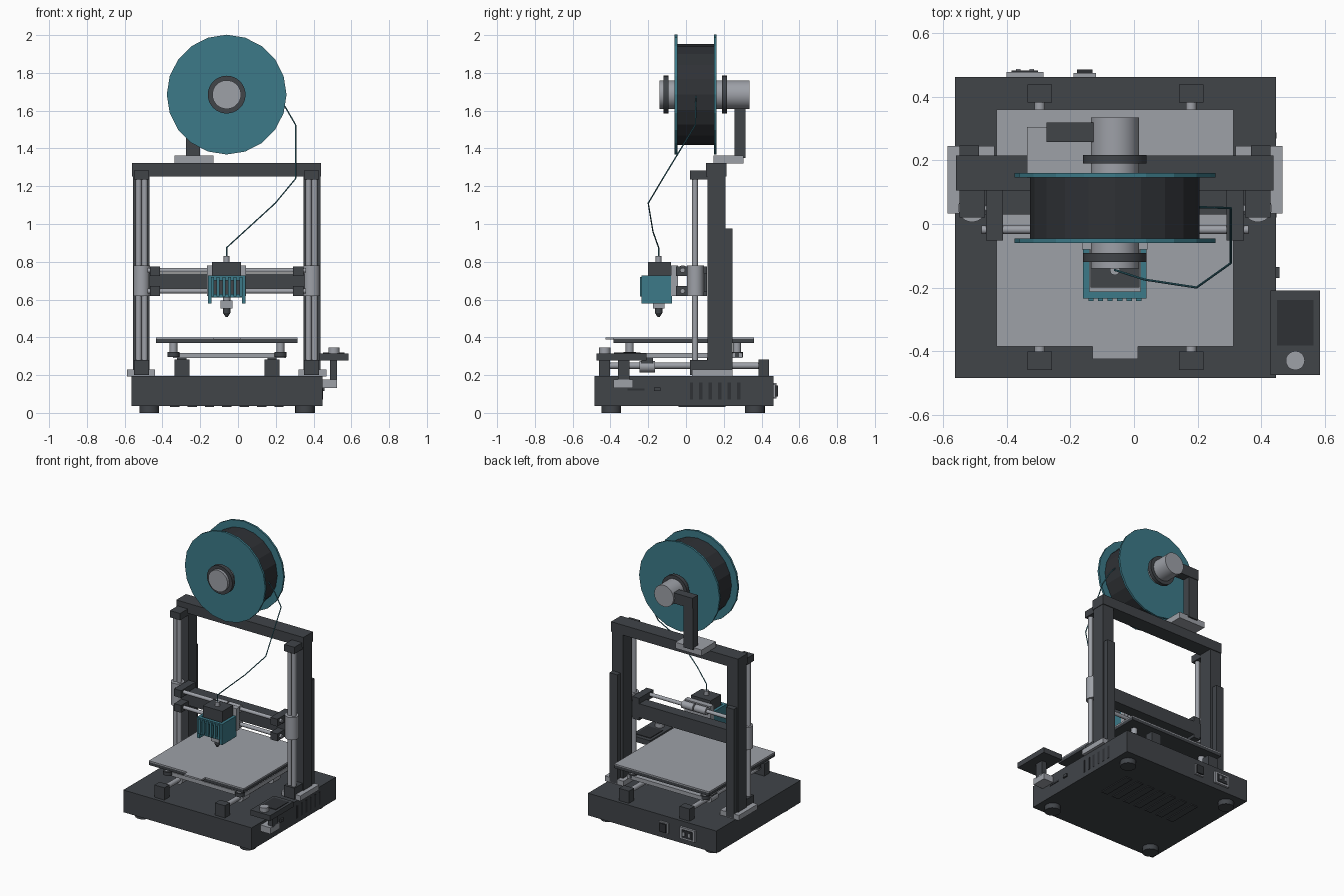
import bpy, bmesh, math
from mathutils import Vector


def colour(name, rgb):
    m = bpy.data.materials.new(name)
    m.diffuse_color = (*rgb, 1)
    return m


DARK = colour("charcoal", (0.052, 0.058, 0.066))
BLACK = colour("near_black", (0.028, 0.031, 0.036))
GREY = colour("light_grey", (0.34, 0.355, 0.39))
TEAL = colour("teal", (0.045, 0.195, 0.25))
CX = -0.06  # symmetry plane of the machine


def finish(bm, name, mat, smooth=False):
    me = bpy.data.meshes.new(name)
    bm.to_mesh(me)
    bm.free()
    ob = bpy.data.objects.new(name, me)
    bpy.context.collection.objects.link(ob)
    me.materials.append(mat)
    if smooth:
        bpy.ops.object.select_all(action='DESELECT')
        ob.select_set(True)
        bpy.context.view_layer.objects.active = ob
        bpy.ops.object.shade_smooth_by_angle(angle=math.radians(35))
    return ob


def box(name, x, y, z, mat):
    bm = bmesh.new()
    bmesh.ops.create_cube(bm, size=1)
    for v in bm.verts:
        v.co = [a[0] + (c + 0.5) * (a[1] - a[0]) for c, a in zip(v.co, (x, y, z))]
    return finish(bm, name, mat)


def cyl(name, a, b, r, mat, sides=24, r2=None, smooth=True):
    a, b = Vector(a), Vector(b)
    bm = bmesh.new()
    bmesh.ops.create_cone(bm, cap_ends=True, segments=sides, radius1=r,
                          radius2=r if r2 is None else r2, depth=(b - a).length)
    rot = Vector((0, 0, 1)).rotation_difference(b - a).to_matrix().to_4x4()
    bm.transform(rot)
    bmesh.ops.translate(bm, verts=bm.verts, vec=(a + b) / 2)
    return finish(bm, name, mat, smooth)


def pair(x):
    """x range and its mirror about the machine's centre plane"""
    return [("left", x), ("right", (2 * CX - x[1], 2 * CX - x[0]))]


# --- base with feet, vents and sockets
box("base", (-0.563, 0.447), (-0.485, 0.463), (0.037, 0.195), DARK)
for x in (-0.47, 0.355):
    for y in (-0.395, 0.365):
        cyl("foot", (x, y, 0), (x, y, 0.04), 0.052, DARK)
for i in range(7):
    x = -0.335 + i * 0.092
    box("bottom_vent", (x - 0.025, x + 0.025), (-0.04, 0.21), (0.031, 0.04), DARK)
for i in range(6):
    y = 0.02 + i * 0.05
    box("side_vent", (0.44, 0.449), (y, y + 0.018), (0.07, 0.16), BLACK)
box("card_slot", (0.44, 0.45), (-0.31, -0.22), (0.118, 0.13), BLACK)
box("side_port", (0.44, 0.458), (-0.17, -0.135), (0.115, 0.135), DARK)
box("power_socket", (-0.402, -0.285), (0.46, 0.478), (0.075, 0.157), GREY)
box("power_socket_insert", (-0.385, -0.302), (0.47, 0.483), (0.088, 0.144), BLACK)
for x in (-0.365, -0.322):
    box("socket_pin", (x - 0.007, x + 0.007), (0.48, 0.488), (0.105, 0.13), GREY)
box("switch_frame", (-0.19, -0.12), (0.46, 0.475), (0.078, 0.154), GREY)
box("switch_rocker", (-0.18, -0.13), (0.47, 0.486), (0.086, 0.146), BLACK)

# --- upright frame with lift rods
box("top_beam", (-0.56, 0.44), (0.106, 0.215), (1.252, 1.323), DARK)
for side, x in pair((-0.557, -0.468)):
    box("upright_" + side, x, (0.113, 0.21), (0.2, 1.26), DARK)
for side, x in pair((-0.588, -0.44)):
    box("foot_plate_" + side, x, (0.033, 0.245), (0.193, 0.23), GREY)
for side, x in pair((-0.55, -0.488)):
    box("cable_channel_" + side, x, (0.205, 0.247), (0.2, 0.975), DARK)
for side, x in pair((-0.55, -0.47)):
    box("rod_cap_" + side, x, (0.02, 0.115), (1.235, 1.283), DARK)
    box("rod_seat_" + side, x, (0.02, 0.115), (0.2, 0.28), DARK)
    c = sum(x) / 2
    for dx in (-0.016, 0.016):
        cyl("lift_rod_" + side, (c + dx, 0.048, 0.25), (c + dx, 0.048, 1.25), 0.016, GREY, 16)
    cyl("lift_bearing_" + side, (c, 0.05, 0.62), (c, 0.05, 0.78), 0.044, GREY)
for side, x in pair((-0.466, -0.412)):
    for z in (0.645, 0.75):
        box("beam_clamp_" + side, x, (-0.052, 0.11), (z - 0.026, z + 0.026), DARK)

# --- horizontal beam and head carriage
box("cross_beam", (-0.5, 0.38), (0.03, 0.11), (0.64, 0.738), DARK)
for z in (0.645, 0.755):
    cyl("cross_rod", (-0.48, -0.018, z), (0.36, -0.018, z), 0.013, GREY, 16)
    for x in (-0.155, -0.055):
        cyl("carriage_bearing", (x, -0.018, z), (x + 0.09, -0.018, z), 0.026, GREY, 20)
box("carriage_plate", (-0.163, 0.043), (-0.08, -0.042), (0.62, 0.78), GREY)

# --- print head with grille
box("head_block", (-0.137, 0.017), (-0.2, -0.08), (0.61, 0.8), DARK)
for side, x in pair((-0.16, -0.14)):
    box("shroud_side_" + side, x, (-0.235, -0.075), (0.58, 0.727), TEAL)
for z in ((0.7, 0.727), (0.61, 0.63)):
    box("shroud_bar", (-0.16, 0.04), (-0.235, -0.212), z, TEAL)
for i in range(6):
    x = -0.135 + i * 0.03
    box("shroud_rib", (x - 0.008, x + 0.008), (-0.243, -0.215), (0.615, 0.72), TEAL)
box("hot_block", (-0.092, -0.028), (-0.175, -0.115), (0.552, 0.595), GREY)
cyl("heat_break", (CX, -0.145, 0.59), (CX, -0.145, 0.63), 0.02, GREY, 16)
cyl("nozzle_collar", (CX, -0.145, 0.53), (CX, -0.145, 0.555), 0.02, DARK, 12)
cyl("nozzle_tip", (CX, -0.145, 0.508), (CX, -0.145, 0.53), 0.006, DARK, 12, 0.02)
cyl("feed_fitting", (CX, -0.145, 0.8), (CX, -0.145, 0.83), 0.016, GREY, 12)

# --- bed on rods
box("bed", (-0.433, 0.314), (-0.385, 0.36), (0.37, 0.392), DARK)
box("bed_sheet", (-0.433, 0.314), (-0.385, 0.36), (0.391, 0.4), GREY)
box("bed_sheet_tab", (-0.13, 0.012), (-0.425, -0.38), (0.388, 0.4), GREY)
box("bed_carriage", (-0.345, 0.255), (-0.3, 0.3), (0.29, 0.318), GREY)
for x in (-0.342, 0.225):
    for y in (-0.298, 0.27):
        cyl("bed_post", (x, y, 0.3), (x, y, 0.372), 0.021, GREY, 16)
        cyl("level_knob", (x, y, 0.297), (x, y, 0.322), 0.032, DARK, 16)
for x in (-0.297, 0.18):
    cyl("bed_rod", (x, -0.45, 0.25), (x, 0.43, 0.25), 0.017, GREY, 16)
    for y in ((-0.46, -0.402), (0.383, 0.44)):
        box("bed_rod_block", (x - 0.039, x + 0.039), y, (0.195, 0.282), DARK)
    for y in (-0.245, 0.1):
        cyl("bed_bearing", (x, y, 0.245), (x, y + 0.08, 0.245), 0.03, GREY, 20)
        box("bearing_mount", (x - 0.025, x + 0.025), (y + 0.01, y + 0.07), (0.255, 0.295), DARK)

# --- control panel on its bracket
box("panel_bracket", (0.44, 0.525), (-0.385, -0.28), (0.133, 0.178), GREY)
box("panel_post", (0.488, 0.525), (-0.36, -0.3), (0.17, 0.28), DARK)
box("control_panel", (0.43, 0.585), (-0.475, -0.21), (0.277, 0.315), DARK)
box("panel_screen", (0.45, 0.565), (-0.382, -0.24), (0.31, 0.319), BLACK)
cyl("panel_knob", (0.508, -0.43, 0.31), (0.508, -0.43, 0.345), 0.03, GREY, 20)

# --- spool and holder
SZ = 1.685


def spool_part(name, y0, y1, r, mat, sides=32, smooth=True):
    return cyl(name, (CX, y0, SZ), (CX, y1, SZ), r, mat, sides, smooth=smooth)


box("holder_plate", (-0.337, -0.13), (0.145, 0.305), (1.32, 1.363), GREY)
box("holder_post", (-0.275, -0.2), (0.258, 0.315), (1.35, 1.72), DARK)
box("holder_arm", (-0.275, -0.1), (0.258, 0.32), (1.645, 1.72), DARK)
spool_part("holder_shaft", -0.14, 0.335, 0.076, GREY)
spool_part("front_collar", -0.12, -0.092, 0.1, DARK)
spool_part("rear_collar", 0.19, 0.217, 0.1, DARK)
spool_part("front_disc", -0.06, -0.045, 0.317, TEAL, 20, False)
spool_part("rear_disc", 0.147, 0.161, 0.317, TEAL, 20, False)
spool_part("wound_filament", -0.05, 0.15, 0.267, BLACK, 20, False)

# --- filament strand
path = [(0.2, 0.053, 1.68), (0.25, 0.052, 1.62), (0.305, 0.05, 1.525), (0.305, -0.123, 1.24),
        (0.197, -0.2, 1.11), (0.033, -0.175, 0.96), (CX, -0.145, 0.875), (CX, -0.145, 0.82)]
for a, b in zip(path, path[1:]):
    cyl("filament_strand", a, b, 0.0035, TEAL, 8)
